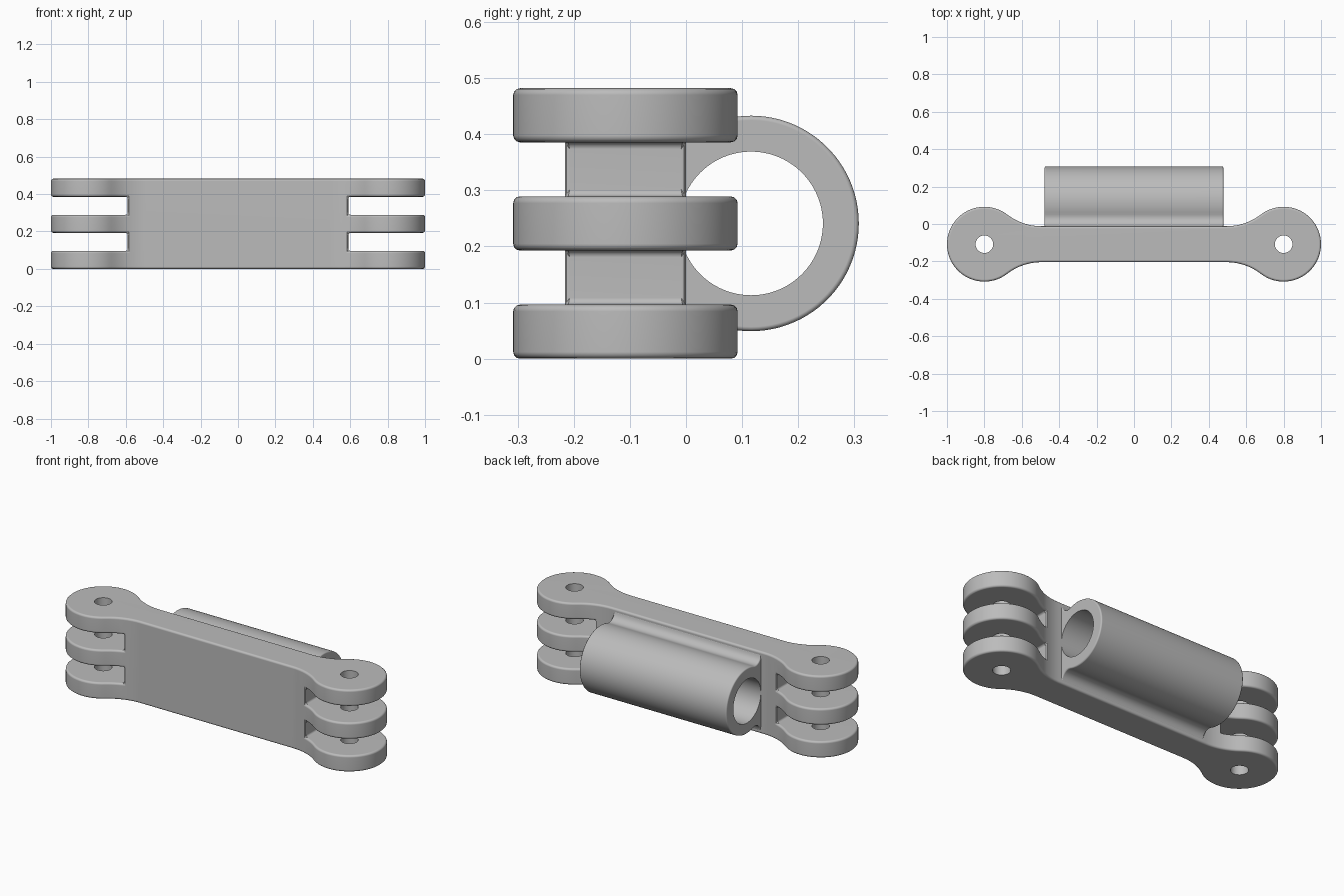
import bpy, bmesh, math
from mathutils import Matrix, Vector

cube = bpy.data.objects.get("Cube")
if cube:
    bpy.data.objects.remove(cube)

HEIGHT, MID_Y, PIVOT_X = 0.482, -0.108, 0.8
EYE_R, HALF_W, FILLET = 0.2, 0.096, 0.3
TUBE_Y, TUBE_R, BORE_R, TUBE_HALF = 0.116, 0.192, 0.128, 0.478
MID_Z = HEIGHT / 2

grey = bpy.data.materials.new("grey_plastic")
grey.use_nodes = True
colour = (0.5, 0.5, 0.5, 1)
grey.diffuse_color = colour
grey.node_tree.nodes["Principled BSDF"].inputs["Base Color"].default_value = colour


def finish(name, bm):
    bmesh.ops.recalc_face_normals(bm, faces=bm.faces)
    mesh = bpy.data.meshes.new(name)
    bm.to_mesh(mesh)
    bm.free()
    mesh.materials.append(grey)
    obj = bpy.data.objects.new(name, mesh)
    bpy.context.collection.objects.link(obj)
    return obj


def prism(name, points, direction):
    """Extrude a closed outline along a direction."""
    bm = bmesh.new()
    face = bm.faces.new([bm.verts.new(p) for p in points])
    new = bmesh.ops.extrude_face_region(bm, geom=[face])["geom"]
    bmesh.ops.translate(bm, vec=direction,
                        verts=[v for v in new if isinstance(v, bmesh.types.BMVert)])
    return finish(name, bm)


def cylinder(name, centre, radius, length, turn=None, sides=64):
    bm = bmesh.new()
    matrix = Matrix.Translation(centre) @ (turn or Matrix())
    bmesh.ops.create_cone(bm, cap_ends=True, segments=sides, radius1=radius,
                          radius2=radius, depth=length, matrix=matrix)
    return finish(name, bm)


def box(name, centre, size):
    bm = bmesh.new()
    bmesh.ops.create_cube(bm, size=1, matrix=Matrix.Translation(centre) @ Matrix.Diagonal((*size, 1)))
    return finish(name, bm)


def apply(obj, kind, **settings):
    bpy.ops.object.select_all(action='DESELECT')
    bpy.context.view_layer.objects.active = obj
    obj.select_set(True)
    mod = obj.modifiers.new(kind, kind)
    for key, value in settings.items():
        setattr(mod, key, value)
    bpy.ops.object.modifier_apply(modifier=mod.name)


def cut(obj, cutter):
    apply(obj, 'BOOLEAN', operation='DIFFERENCE', solver='EXACT', object=cutter)
    bpy.data.objects.remove(cutter)


def round_edges(obj, width):
    apply(obj, 'BEVEL', width=width, segments=3, limit_method='ANGLE',
          angle_limit=math.radians(35), use_clamp_overlap=False)


def smooth(obj):
    bpy.ops.object.select_all(action='DESELECT')
    bpy.context.view_layer.objects.active = obj
    obj.select_set(True)
    bpy.ops.object.shade_smooth_by_angle(angle=math.radians(35))
    obj.modifiers.new("even_shading", 'WEIGHTED_NORMAL').keep_sharp = True


# Hinge bar outline: round eyes blended into a straight bar
reach = math.sqrt((EYE_R + FILLET) ** 2 - (HALF_W + FILLET) ** 2)
sweep = math.atan2(reach, HALF_W + FILLET)
start_x = PIVOT_X - reach
quarter = []
for i in range(9):
    t = sweep * i / 8
    quarter.append((start_x + FILLET * math.sin(t), HALF_W + FILLET * (1 - math.cos(t))))
first = math.pi / 2 + sweep
for i in range(1, 25):
    a = first * (1 - i / 24)
    quarter.append((PIVOT_X + EYE_R * math.cos(a), EYE_R * math.sin(a)))
right_half = quarter + [(x, -y) for x, y in reversed(quarter[:-1])]
outline = right_half + [(-x, -y) for x, y in right_half]
bar = prism("hinge_bar", [(x, y + MID_Y, 0) for x, y in outline], Vector((0, 0, HEIGHT)))

# Slots between the three prongs at each end
slot_x = start_x + FILLET * math.sin(sweep / 2) - 0.002
for side in (-1, 1):
    for low in (1, 3):
        z = HEIGHT * (low + 0.5) / 5
        cut(bar, box("slot_cutter", (side * (slot_x + 0.3), MID_Y, z), (0.6, 1, HEIGHT / 5)))
round_edges(bar, 0.012)

# Pivot pin holes
for side in (-1, 1):
    cut(bar, cylinder("pin_cutter", (side * PIVOT_X, MID_Y, MID_Z), 0.047, 1, sides=40))
smooth(bar)

# Tube profile, flaring into the back of the bar
back_y = MID_Y + HALF_W
gap, flare_z = TUBE_Y - back_y, 0.226
flare_r = (gap ** 2 + flare_z ** 2 - TUBE_R ** 2) / (2 * (gap + TUBE_R))
flare_y = flare_r - gap
touch = math.atan2(flare_z, flare_y)
upper = [(TUBE_R * math.cos(touch * i / 28), TUBE_R * math.sin(touch * i / 28)) for i in range(29)]
for i in range(1, 9):
    a = touch - math.pi + (-touch) * i / 8
    upper.append((flare_y + flare_r * math.cos(a), flare_z + flare_r * math.sin(a)))
upper.append((-gap - 0.08, flare_z))
profile = upper + [(y, -z) for y, z in reversed(upper[1:])]
tube = prism("rear_tube", [(-TUBE_HALF, TUBE_Y + y, MID_Z + z) for y, z in profile],
             Vector((2 * TUBE_HALF, 0, 0)))
round_edges(tube, 0.008)
cut(tube, cylinder("bore_cutter", (0, TUBE_Y, MID_Z), BORE_R, 2,
                   Matrix.Rotation(math.pi / 2, 4, 'Y'), 96))
smooth(tube)
